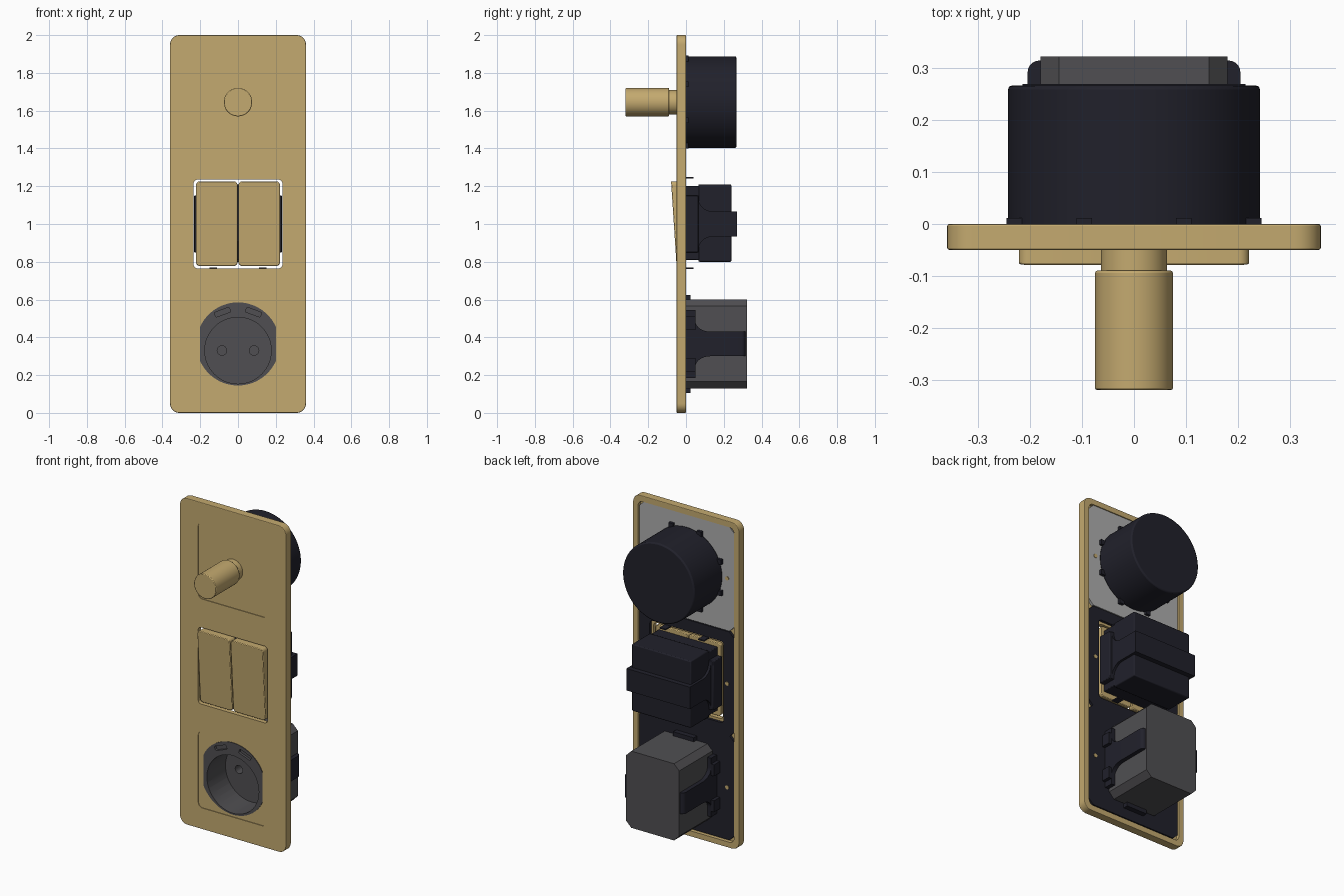
import bpy, bmesh
from math import sin, cos, pi, radians, asin
from mathutils import Matrix

if "Cube" in bpy.data.objects:
    bpy.data.objects.remove(bpy.data.objects["Cube"])


def material(name, rgb):
    m = bpy.data.materials.new(name)
    m.use_nodes = True
    m.diffuse_color = (*rgb, 1)
    m.node_tree.nodes["Principled BSDF"].inputs["Base Color"].default_value = (*rgb, 1)
    return m


gold = material("brushed gold", (0.55, 0.40, 0.16))
navy = material("dark plastic", (0.015, 0.015, 0.024))
charcoal = material("charcoal plastic", (0.08, 0.078, 0.084))
steel = material("grey steel", (0.42, 0.42, 0.42))


# Outlines in x and z
def rounded(x0, x1, z0, z1, r, steps=6):
    pts = []
    corners = [(x1 - r, z1 - r), (x0 + r, z1 - r), (x0 + r, z0 + r), (x1 - r, z0 + r)]
    for k, (cx, cz) in enumerate(corners):
        for i in range(steps + 1):
            a = (k + i / steps) * pi / 2
            pts.append((cx + r * cos(a), cz + r * sin(a)))
    return pts


def circle(cx, cz, r, n=64):
    return [(cx + r * cos(2 * pi * i / n), cz + r * sin(2 * pi * i / n)) for i in range(n)]


def rect(x0, x1, z0, z1, c=0):
    if c:
        return rounded(x0, x1, z0, z1, c, 1)
    return [(x0, z0), (x1, z0), (x1, z1), (x0, z1)]


def smooth(ob):
    bpy.ops.object.select_all(action="DESELECT")
    ob.select_set(True)
    bpy.context.view_layer.objects.active = ob
    bpy.ops.object.shade_smooth_by_angle(angle=radians(30))


def prism(name, pts, a, b, mat=None, bevel=0, along="y", edit=None):
    """Extrude an outline from a to b; along x the outline is (y, z)."""
    bm = bmesh.new()
    place = (lambda p, d: (p[0], d, p[1])) if along == "y" else (lambda p, d: (d, p[0], p[1]))
    face = bm.faces.new([bm.verts.new(place(p, a)) for p in pts])
    out = bmesh.ops.extrude_face_region(bm, geom=[face])
    shift = (0, b - a, 0) if along == "y" else (b - a, 0, 0)
    bmesh.ops.translate(bm, vec=shift, verts=[v for v in out["geom"] if isinstance(v, bmesh.types.BMVert)])
    if edit:
        edit(bm)
    bmesh.ops.recalc_face_normals(bm, faces=bm.faces)
    mesh = bpy.data.meshes.new(name)
    bm.to_mesh(mesh)
    bm.free()
    ob = bpy.data.objects.new(name, mesh)
    bpy.context.collection.objects.link(ob)
    if mat:
        mesh.materials.append(mat)
        if bevel:
            mod = ob.modifiers.new("rim", "BEVEL")
            mod.width, mod.segments, mod.limit_method = bevel, 2, "ANGLE"
            mod.angle_limit = radians(40)
        smooth(ob)
    return ob


def cut(ob, *shapes):
    """Subtract (outline, y0, y1) prisms from a part."""
    bpy.context.view_layer.objects.active = ob
    for pts, a, b in shapes:
        cutter = prism("cutter", pts, a, b)
        mod = ob.modifiers.new("cut", "BOOLEAN")
        mod.operation, mod.solver, mod.object = "DIFFERENCE", "EXACT", cutter
        bpy.ops.object.modifier_apply(modifier=mod.name)
        bpy.data.objects.remove(cutter)
    smooth(ob)


DIM, SWI, SOC = 1.645, 1.0, 0.365     # heights of the three units

# Socket face outline: circle with flattened sides
flat = asin(0.2 / 0.22)
socket_outline = []
for start in (pi / 2 - flat, 3 * pi / 2 - flat):
    for i in range(33):
        a = start + 2 * flat * i / 32
        socket_outline.append((0.22 * cos(a), SOC + 0.22 * sin(a)))
switch_opening = rounded(-0.235, 0.235, 0.765, 1.235, 0.02)

# Front plate with hollow back, shallow pockets and openings
plate = prism("front_plate", rounded(-0.36, 0.36, 0, 2, 0.05, 8), -0.05, 0, gold, 0.004)
bpy.context.view_layer.objects.active = plate
bpy.ops.object.modifier_apply(modifier="rim")
cut(plate,
    (rounded(-0.325, 0.325, 0.035, 1.965, 0.03), -0.022, 0.1),
    (rounded(-0.235, 0.235, 1.41, 1.88, 0.03), -0.1, -0.046),
    (rounded(-0.235, 0.235, 0.13, 0.6, 0.03), -0.1, -0.046),
    (switch_opening, -0.1, 0.1),
    (socket_outline, -0.1, 0.1))

# Mounting plates behind the front plate
for name, z, mat in (("dimmer", DIM, steel), ("switch", SWI, navy), ("socket", SOC, navy)):
    back = prism(name + "_mounting_plate", rect(-0.32, 0.32, z - 0.32, z + 0.32, 0.03), -0.022, -0.006, mat)
    if name == "switch":
        cut(back, (rounded(-0.25, 0.25, z - 0.25, z + 0.25, 0.02), -0.1, 0.1))
    if name == "socket":
        cut(back, (socket_outline, -0.1, 0.1))
    for s in (-1, 1):
        prism(name + "_screw", circle(s * 0.275, z, 0.012, 16), -0.008, -0.003, gold)

# Dimmer: knob, neck and round housing
prism("knob", circle(0, DIM, 0.075), -0.32, -0.09, gold, 0.004)
prism("knob_neck", circle(0, DIM, 0.064), -0.095, -0.04, gold)
prism("dimmer_housing", circle(0, DIM, 0.243, 96), -0.008, 0.267, navy, 0.008)
for i in range(8):
    a = (i + 0.5) * pi / 4
    x, z = 0.25 * cos(a), DIM + 0.25 * sin(a)
    prism("dimmer_lug", rect(x - 0.015, x + 0.015, z - 0.015, z + 0.015), -0.008, 0.012, navy)


# Rockers, tilted out at the top
def tilt(bm):
    for v in bm.verts:
        if v.co.y < -0.04:
            v.co.y -= 0.029 * (v.co.z - 0.78) / 0.445


for s, side in ((1, "left"), (-1, "right")):
    x0, x1 = sorted((s * 0.003, s * 0.222))
    prism(side + "_rocker", rounded(x0, x1, 0.778, 1.226, 0.02), -0.05, -0.02, gold, 0.004, edit=tilt)


# Side arm profile in y and z: wide foot, curved flare, narrow strip
def arm_profile(z, foot, y_foot, flare, y_flare, strip, y_end):
    half = [(-0.005, foot), (y_foot, foot)]
    for i in range(9):
        a = i / 8 * pi / 2
        half.append((y_flare - (y_flare - y_foot) * cos(a), flare - (flare - strip) * sin(a)))
    half.append((y_end, strip))
    return [(y, z - h) for y, h in half] + [(y, z + h) for y, h in reversed(half)]


# Switch mechanism
prism("switch_base", rect(-0.2, 0.2, 0.81, 1.2), -0.025, 0.07, navy, 0.004)
prism("switch_base_wings", rect(-0.232, 0.232, 0.85, 1.15), -0.02, 0.065, navy, 0.004)
prism("switch_block", rect(-0.2, 0.2, 0.8, 1.21), 0.065, 0.24, navy, 0.006)
prism("switch_strap", arm_profile(SWI, 0.15, 0.065, 0.14, 0.14, 0.067, 0.27), -0.215, 0.215, navy, along="x")
for z in (0.765, 1.245):
    for s in (-1, 1):
        prism("switch_clip", rect(s * 0.13 - 0.02, s * 0.13 + 0.02, z - 0.004, z + 0.004), -0.01, 0.04, navy)

# Socket face with round cavity and two tilted slots
cavity = (circle(0, 0.33, 0.176), -0.1, 0.13)
face = prism("socket_face", socket_outline, -0.05, 0.002, charcoal)
slots = []
for s in (-1, 1):
    turn = Matrix.Rotation(-s * radians(20), 2)
    slot = []
    for p in rounded(-0.042, 0.042, -0.013, 0.013, 0.006, 3):
        x, z = p[0], p[1]
        slot.append((turn[0][0] * x + turn[0][1] * z + s * 0.082,
                     turn[1][0] * x + turn[1][1] * z + 0.533))
    slots.append((slot, -0.1, -0.035))
cut(face, cavity, *slots)

# Socket box with contact holes
box = prism("socket_box", rect(-0.18, 0.18, 0.13, 0.6, 0.035), 0, 0.323, charcoal)
cut(box, cavity, *[(circle(s * 0.085, 0.33, 0.025, 24), 0.1, 0.2) for s in (-1, 1)])


# Socket side arms with a rounded outer back corner
def round_end(bm):
    far = max(abs(v.co.x) for v in bm.verts)
    edges = [e for e in bm.edges if all(v.co.y > 0.31 and abs(v.co.x) > far - 0.001 for v in e.verts)]
    bmesh.ops.bevel(bm, geom=edges, offset=0.022, segments=5, profile=0.5, affect="EDGES")


for s, side in ((1, "left"), (-1, "right")):
    prism(side + "_socket_arm", arm_profile(SOC, 0.18, 0.05, 0.12, 0.13, 0.065, 0.315),
          s * 0.178, s * 0.205, navy, along="x", edit=round_end)
    for dz in (-0.11, 0.11):
        x0, x1 = sorted((s * 0.2, s * 0.225))
        prism("socket_claw", rect(x0, x1, SOC + dz - 0.035, SOC + dz + 0.035), -0.008, 0.05, navy)
for z in (0.118, 0.612):
    prism("socket_clip", rect(-0.07, 0.07, z - 0.013, z + 0.013), -0.008, 0.025, navy)
